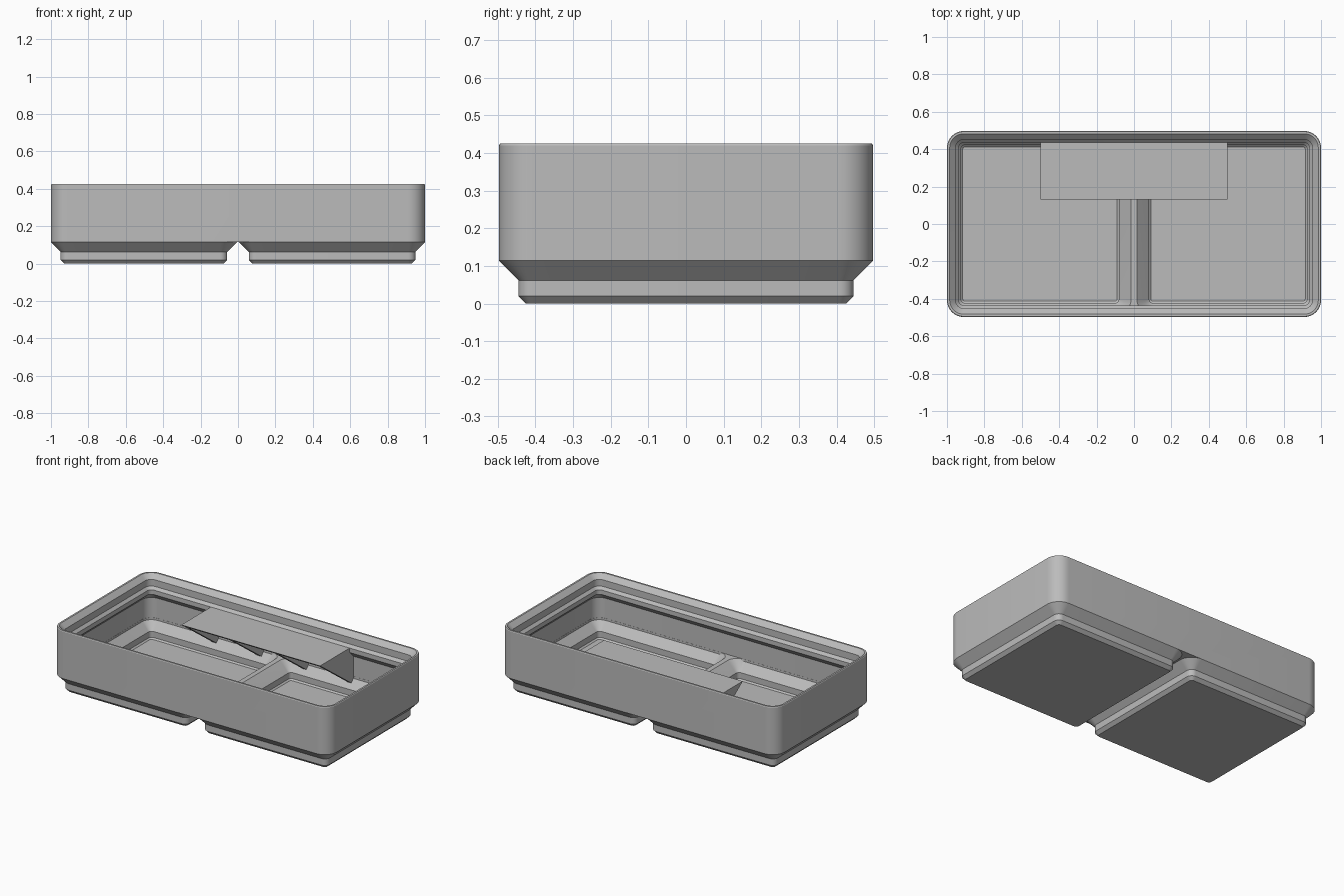
import bpy, bmesh, math

if "Cube" in bpy.data.objects:
    bpy.data.objects.remove(bpy.data.objects["Cube"], do_unlink=True)

GREY = (0.5, 0.5, 0.5, 1)
grey = bpy.data.materials.new("plain_grey")
grey.use_nodes = True
grey.diffuse_color = GREY
grey.node_tree.nodes["Principled BSDF"].inputs["Base Color"].default_value = GREY


def make_object(name, bm):
    bmesh.ops.recalc_face_normals(bm, faces=bm.faces)
    mesh = bpy.data.meshes.new(name)
    bm.to_mesh(mesh)
    bm.free()
    mesh.materials.append(grey)
    obj = bpy.data.objects.new(name, mesh)
    bpy.context.collection.objects.link(obj)
    return obj


def ring(bm, x0, x1, half_y, radius, z, steps=10):
    """Rounded rectangle of vertices at one height."""
    verts = []
    cx, hx = (x0 + x1) / 2, (x1 - x0) / 2 - radius
    hy = half_y - radius
    for quarter, (sx, sy) in enumerate([(1, 1), (-1, 1), (-1, -1), (1, -1)]):
        for i in range(steps + 1):
            a = (quarter + i / steps) * math.pi / 2
            verts.append(bm.verts.new((cx + sx * hx + radius * math.cos(a),
                                       sy * hy + radius * math.sin(a), z)))
    return verts


def loft(name, sections):
    """Closed solid through sections of (x0, x1, half_y, radius, z)."""
    bm = bmesh.new()
    rings = [ring(bm, *s) for s in sections]
    for low, high in zip(rings, rings[1:]):
        for i in range(len(low)):
            j = (i + 1) % len(low)
            bm.faces.new((low[i], low[j], high[j], high[i]))
    bm.faces.new(rings[0][::-1])
    bm.faces.new(rings[-1])
    return make_object(name, bm)


def boolean(target, tool, operation):
    mod = target.modifiers.new(operation, 'BOOLEAN')
    mod.operation, mod.object, mod.solver = operation, tool, 'EXACT'
    bpy.context.view_layer.objects.active = target
    bpy.ops.object.modifier_apply(modifier=mod.name)
    bpy.data.objects.remove(tool, do_unlink=True)


def inset(d, z):
    """Section of the whole tray, moved inwards by d."""
    return (d - 1, 1 - d, 0.497 - d, max(0.09 - d, 0.012), z)


def cell(side, half, radius, z):
    """Square section of one base cell."""
    cx = 0.503 * side
    return (cx - half, cx + half, half, radius, z)


def pocket_top(side, d, z):
    """Section where a pocket opens up to the divider ridge."""
    x0, x1 = sorted((side * (0.016 + d), side * (0.976 - d)))
    return (x0, x1, 0.473 - d, 0.067, z)


# Outer wall and stepped feet
tray = loft("tray_body", [inset(0, 0.114), inset(0, 0.42), inset(0.003, 0.425)])
for side in (-1, 1):
    foot = loft("foot", [cell(side, 0.426, 0.019, 0), cell(side, 0.4455, 0.038, 0.02),
                         cell(side, 0.4455, 0.038, 0.062), cell(side, 0.497, 0.09, 0.114),
                         cell(side, 0.49, 0.083, 0.12)])
    boolean(tray, foot, 'UNION')

# Hollow interior with the stacking lip
cavity = loft("cavity", [inset(0.023, 0.136), inset(0.023, 0.267), inset(0.062, 0.306),
                         inset(0.062, 0.335), inset(0.0455, 0.352), inset(0.0455, 0.395),
                         inset(0.0135, 0.426), inset(0.0135, 0.45)])
boolean(tray, cavity, 'DIFFERENCE')

# Pockets inside the feet, leaving the divider ridge
for side in (-1, 1):
    pocket = loft("pocket", [cell(side, 0.413, 0.014, 0.024), cell(side, 0.4225, 0.022, 0.033),
                             cell(side, 0.4225, 0.022, 0.072), cell(side, 0.473, 0.067, 0.123),
                             pocket_top(side, 0, 0.136), pocket_top(side, 0.006, 0.15)])
    boolean(tray, pocket, 'DIFFERENCE')


def extrude_x(name, profile, x0, x1):
    """Prism along x from a (y, z) profile."""
    bm = bmesh.new()
    face = bm.faces.new([bm.verts.new((x0, y, z)) for y, z in profile])
    new = bmesh.ops.extrude_face_region(bm, geom=[face])["geom"]
    bmesh.ops.translate(bm, vec=(x1 - x0, 0, 0),
                        verts=[v for v in new if isinstance(v, bmesh.types.BMVert)])
    return make_object(name, bm)


# Label shelf on the back wall, with triangular brackets below
extrude_x("label_shelf", [(0.13, 0.335), (0.48, 0.335), (0.48, 0.31), (0.16, 0.313)], -0.5, 0.5)
T = 0.028
for i in range(4):
    x = -0.5 + i * (1 - T) / 3
    extrude_x(f"shelf_bracket_{i + 1}",
              [(0.132, 0.334), (0.479, 0.334), (0.479, 0.12), (0.453, 0.1)], x, x + T)

# Smooth corners, sharp steps
bpy.ops.object.select_all(action='DESELECT')
tray.select_set(True)
bpy.context.view_layer.objects.active = tray
bpy.ops.object.shade_smooth_by_angle(angle=math.radians(25))
